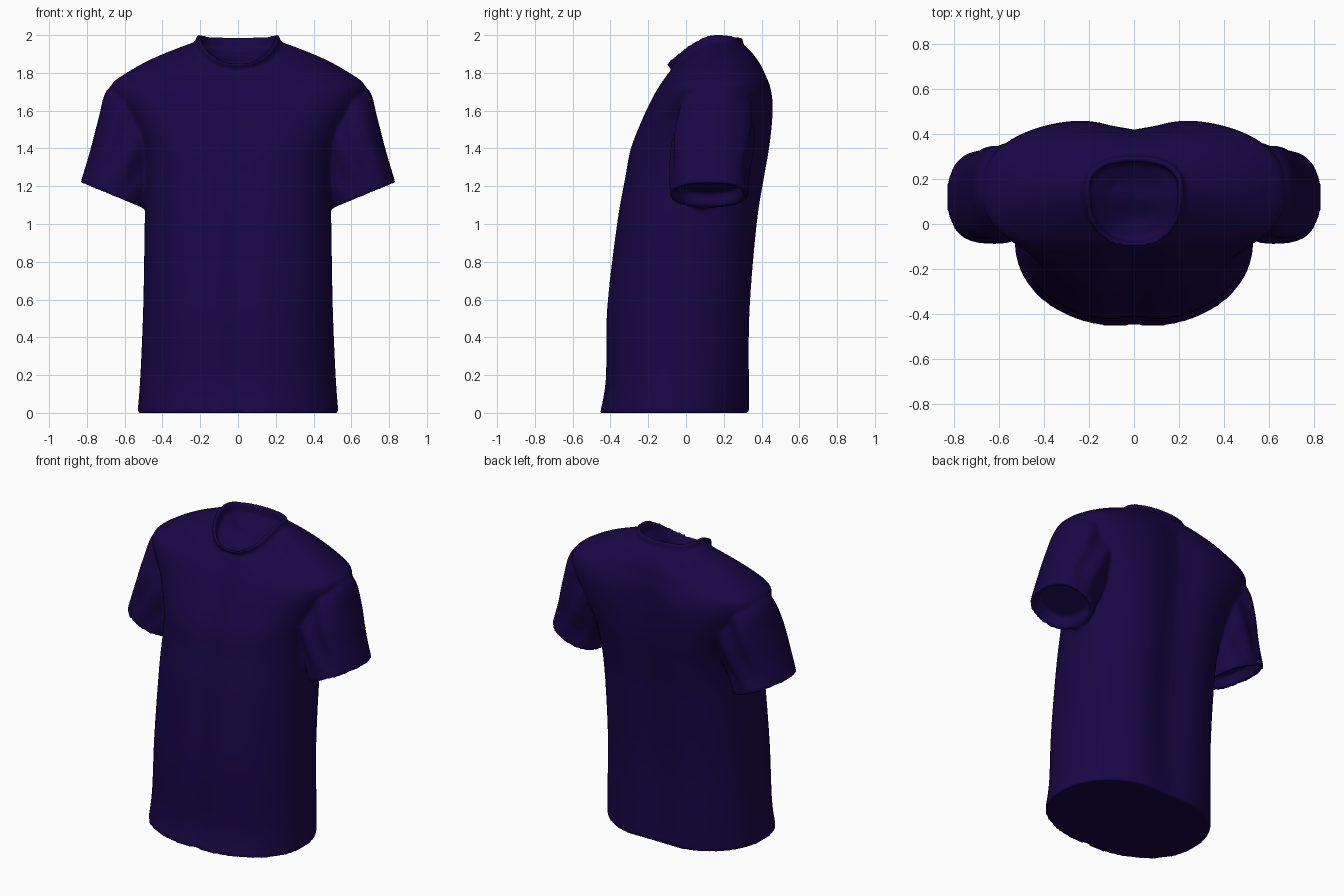
import bpy, bmesh, math
from mathutils import Vector

if "Cube" in bpy.data.objects:
    bpy.data.objects.remove(bpy.data.objects["Cube"])

N = 96


def spow(v, e):
    return math.copysign(abs(v) ** e, v)


def refine(rows, steps=5):
    # Catmull-Rom interpolation of section rows
    out = []
    for i in range(len(rows) - 1):
        p0, p1, p2 = rows[max(i - 1, 0)], rows[i], rows[i + 1]
        p3 = rows[min(i + 2, len(rows) - 1)]
        for s in range(steps):
            t = s / steps
            out.append([0.5 * (2 * b + (c - a) * t + (2 * a - 5 * b + 4 * c - d) * t * t
                        + (3 * b - a - 3 * c + d) * t ** 3) for a, b, c, d in zip(p0, p1, p2, p3)])
    return out + [list(rows[-1])]


def loft(bm, rings):
    # Closed skin through rings, fan caps at both ends
    loops = [[bm.verts.new(p) for p in r] for r in rings]
    for a, b in zip(loops, loops[1:]):
        for i in range(N):
            j = (i + 1) % N
            bm.faces.new((a[i], a[j], b[j], b[i]))
    for lp in (loops[0], loops[-1]):
        c = bm.verts.new(sum((v.co for v in lp), Vector()) / N)
        for i in range(N):
            bm.faces.new((lp[i], lp[(i + 1) % N], c))


def torso_ring(row):
    w, yf, yc, yb, zf, zs, zb, nf, nb, groove = row
    pts = []
    for i in range(N):
        a = 2 * math.pi * i / N
        c, s = math.cos(a), math.sin(a)
        n = nb if s > 0 else nf
        x = w * spow(c, 2 / n)
        k = spow(s, 2 / n)
        y = yc + k * ((yb - yc) if s > 0 else (yc - yf))
        z = zs + ((zb if s > 0 else zf) - zs) * abs(k) ** 1.6
        if s > 0:   # valley down the spine
            y -= groove * math.exp(-(x / 0.15) ** 2)
        else:       # faint valley down the belly
            y += 0.45 * groove * math.exp(-(x / 0.09) ** 2)
        pts.append((x, y, z))
    return pts


def sleeve_ring(row, side):
    ox, oz, ix, iz, yf, yb = row
    pts = []
    for i in range(N):
        a = 2 * math.pi * i / N
        u, v = spow(math.cos(a), 0.86), spow(math.sin(a), 0.86)
        t = (u + 1) / 2
        # soft diagonal folds fading towards the cuff
        fade = min(1, max(0, (oz - 1.23) / 0.15))
        fold = 0.010 * math.sin(5 * t * math.pi + 5 * oz) * fade
        y = (yf + yb) / 2 + v * ((yb - yf) / 2 + fold)
        pts.append((side * (ix + (ox - ix) * t), y, iz + (oz - iz) * t))
    return pts


# Torso sections: half width, front/centre/back y, front/side/back z,
# front and back roundness, groove depth
torso = refine([
    (.532, -.464, -.07, .358, 0, 0, 0, 2.15, 2.2, .03),
    (.518, -.434, -.05, .356, .18, .18, .18, 2.2, 2.3, .035),
    (.502, -.428, -.04, .362, .55, .55, .55, 2.25, 2.4, .045),
    (.494, -.375, 0, .398, 1.0, 1.0, 1.0, 2.3, 2.5, .045),
    (.49, -.33, .05, .434, 1.25, 1.25, 1.25, 2.4, 2.7, .045),
    (.51, -.30, .09, .456, 1.4, 1.4, 1.4, 2.5, 2.9, .045),
    (.575, -.24, .12, .469, 1.55, 1.55, 1.55, 2.5, 3.0, .05),
    (.64, -.192, .13, .469, 1.65, 1.65, 1.65, 2.5, 2.9, .05),
    (.67, -.152, .14, .455, 1.72, 1.735, 1.73, 2.5, 2.7, .04),
    (.595, -.115, .145, .432, 1.775, 1.797, 1.79, 2.4, 2.6, .03),
    (.47, -.10, .15, .403, 1.795, 1.868, 1.85, 2.3, 2.4, .015),
    (.33, -.09, .155, .352, 1.805, 1.927, 1.91, 2.3, 2.3, .005),
    (.226, -.075, .16, .307, 1.815, 1.965, 1.945, 2.4, 2.4, 0)])
# Neckband, inner lip and recessed neck floor
torso += [
    (.216, -.108, .16, .297, 1.852, 2.006, 1.988, 2.4, 2.4, 0),
    (.196, -.084, .16, .277, 1.852, 2.003, 1.985, 2.4, 2.4, 0),
    (.194, -.07, .16, .272, 1.81, 1.94, 1.92, 2.4, 2.4, 0),
    (.10, .02, .14, .20, 1.81, 1.875, 1.88, 2.2, 2.2, 0)]

# Sleeve sections: outer x, z, inner x, z, front y, back y
sleeve = refine([
    (.58, 1.765, .34, 1.60, .02, .32),
    (.693, 1.71, .36, 1.45, -.03, .35),
    (.738, 1.56, .42, 1.31, -.072, .355),
    (.785, 1.38, .47, 1.19, -.08, .33),
    (.834, 1.218, .503, 1.082, -.086, .328)], 8)
# Cuff lip and recess
sleeve += [
    (.807, 1.213, .531, 1.10, -.057, .298),
    (.785, 1.28, .52, 1.165, -.05, .29)]

bm = bmesh.new()
loft(bm, [torso_ring(r) for r in torso])
for side in (-1, 1):
    loft(bm, [sleeve_ring(r, side) for r in sleeve])
bmesh.ops.recalc_face_normals(bm, faces=bm.faces)

me = bpy.data.meshes.new("tshirt")
bm.to_mesh(me)
bm.free()
shirt = bpy.data.objects.new("tshirt", me)
bpy.context.collection.objects.link(shirt)
for p in me.polygons:
    p.use_smooth = True

# Fuse torso and sleeves into one cloth surface
rm = shirt.modifiers.new("fuse", 'REMESH')
rm.mode = 'VOXEL'
rm.voxel_size = 0.0105
rm.use_smooth_shade = True
sm = shirt.modifiers.new("soften", 'SMOOTH')
sm.factor = 0.5
sm.iterations = 6

# Dark purple cloth
mat = bpy.data.materials.new("purple_cloth")
mat.diffuse_color = (0.009, 0.002, 0.06, 1)
mat.use_nodes = True
mat.node_tree.nodes["Principled BSDF"].inputs["Base Color"].default_value = mat.diffuse_color
me.materials.append(mat)
